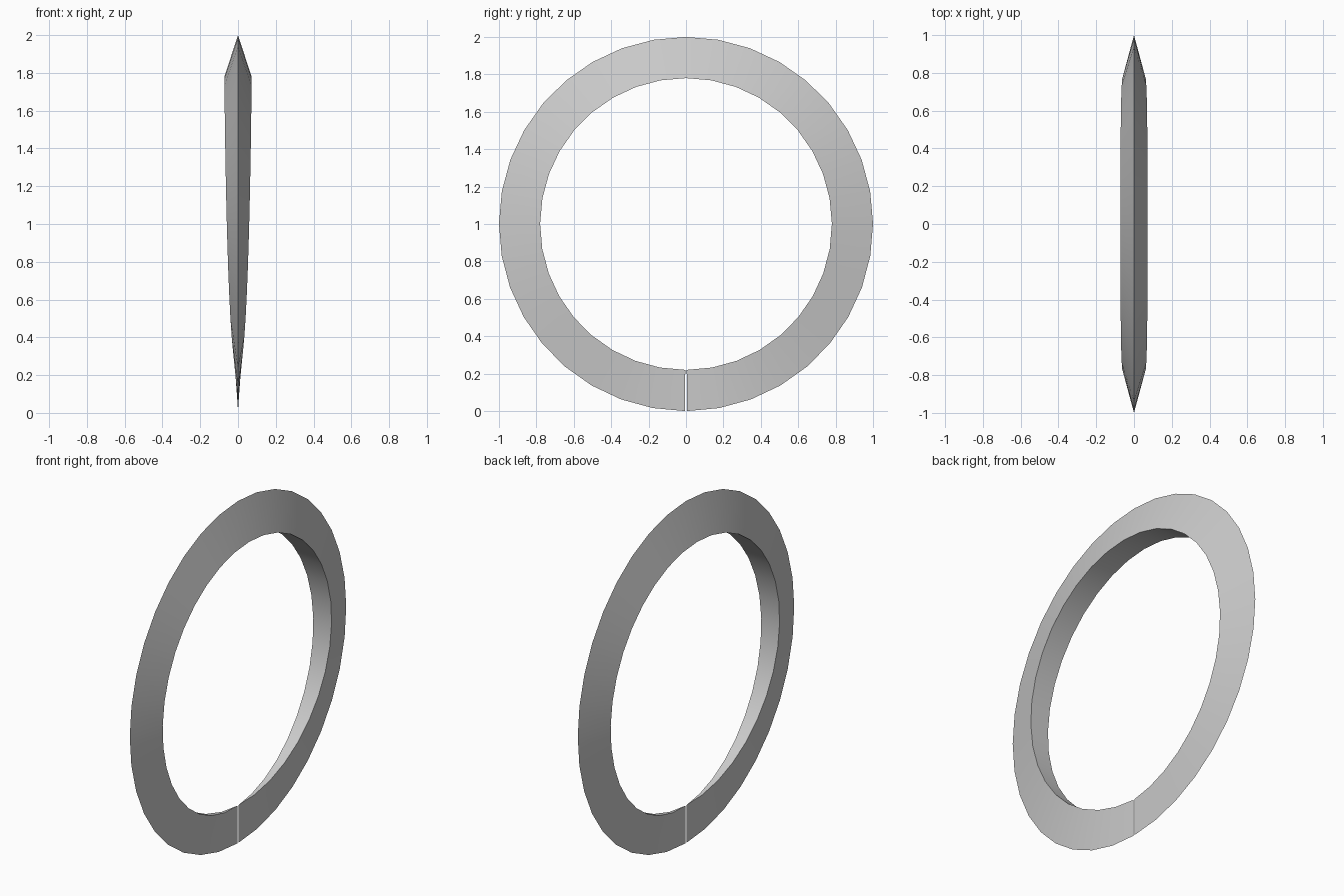
import bpy, bmesh
from math import sin, cos, pi

if "Cube" in bpy.data.objects:
    bpy.data.objects.remove(bpy.data.objects["Cube"])

SEGMENTS = 36
OUTER, INNER = 1.0, 0.78
HALF_WIDTH = 0.072
GAP = 0.005          # half-angle of the slit at the bottom


def on_circle(x, radius, angle):
    """Point on the ring; angle is measured from the bottom."""
    return (x, radius * sin(angle), 1 - radius * cos(angle))


bm = bmesh.new()
rows = []
for i in range(SEGMENTS + 1):
    a = GAP + (2 * pi - 2 * GAP) * i / SEGMENTS
    # Triangular section: knife edge outside, widest at the top, zero at the slit
    t = 1 - abs(2 * i / SEGMENTS - 1)
    w = HALF_WIDTH * (1 - (1 - t) ** 2.5)
    rows.append([bm.verts.new(on_circle(x, r, a))
                 for x, r in ((0, OUTER), (w, INNER), (-w, INNER))])

# Bridge neighbouring sections
for p, q in zip(rows, rows[1:]):
    for k in range(3):
        n = (k + 1) % 3
        bm.faces.new((p[k], p[n], q[n], q[k]))

# Close the pinched ends
bmesh.ops.remove_doubles(bm, verts=bm.verts[:], dist=1e-5)
bmesh.ops.recalc_face_normals(bm, faces=bm.faces[:])

mesh = bpy.data.meshes.new("split_ring")
bm.to_mesh(mesh)
bm.free()
ring = bpy.data.objects.new("split_ring", mesh)
bpy.context.collection.objects.link(ring)
bpy.context.view_layer.objects.active = ring
ring.select_set(True)
bpy.ops.object.shade_smooth_by_angle(angle=pi / 6)
